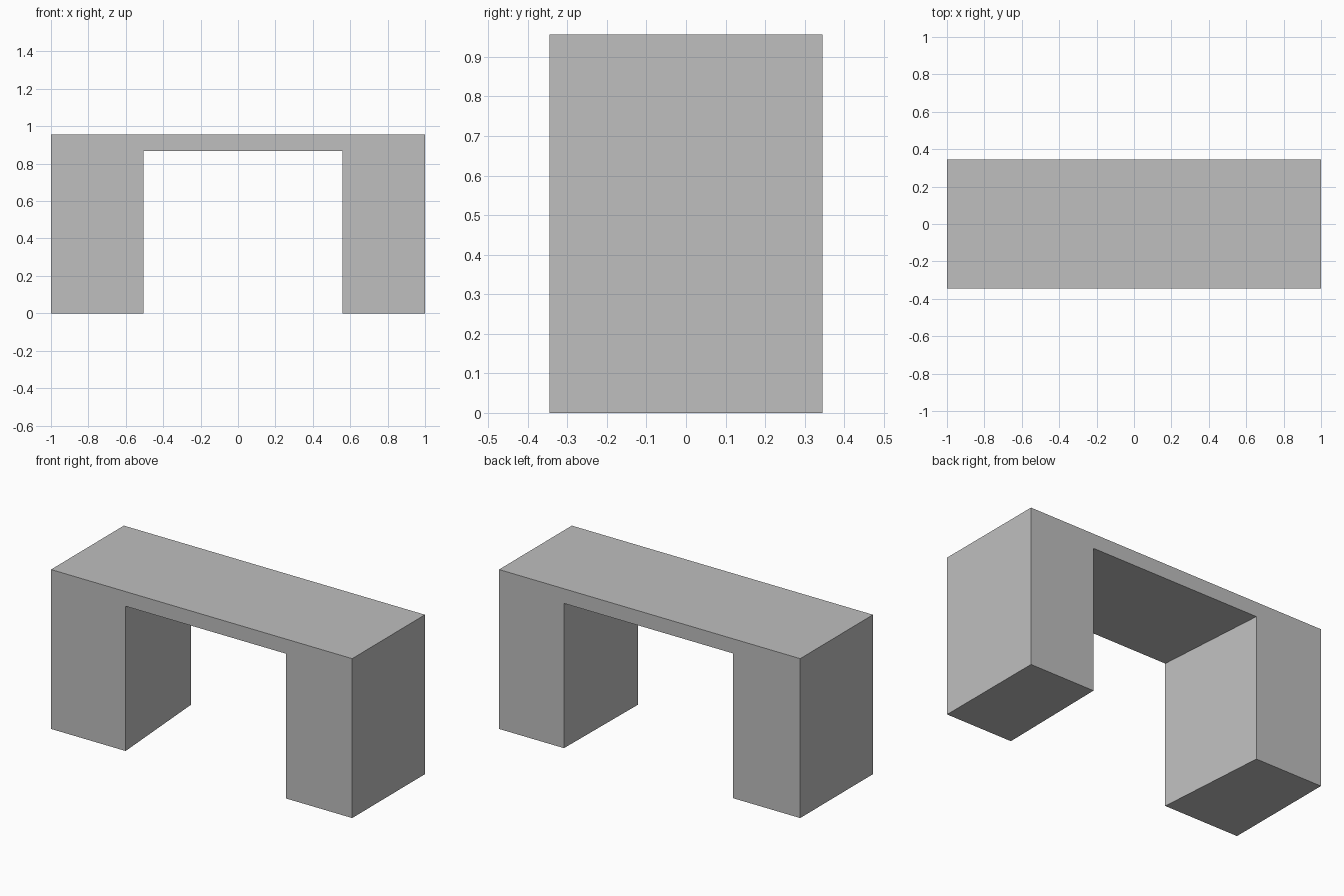
import bpy
import bmesh

if "Cube" in bpy.data.objects:
    bpy.data.objects.remove(bpy.data.objects["Cube"], do_unlink=True)

HALF_DEPTH = 0.345
TOP = 0.957
SOFFIT = 0.869


def make_material(name, colour):
    mat = bpy.data.materials.new(name)
    mat.use_nodes = True
    mat.diffuse_color = colour
    mat.node_tree.nodes["Principled BSDF"].inputs["Base Color"].default_value = colour
    return mat


def arch_profile(inner_right, inner_left):
    """Outline of the slab and its two legs, seen from the front."""
    return [(-1, 0), (inner_right, 0), (inner_right, SOFFIT), (inner_left, SOFFIT),
            (inner_left, 0), (1, 0), (1, TOP), (-1, TOP)]


# Bench body: front and back outlines joined, the opening slightly wider at the back
bm = bmesh.new()
front = [bm.verts.new((x, -HALF_DEPTH, z)) for x, z in arch_profile(-0.505, 0.56)]
back = [bm.verts.new((x, HALF_DEPTH, z)) for x, z in arch_profile(-0.555, 0.569)]
bm.faces.new(front)
bm.faces.new(back[::-1])
for i in range(len(front)):
    j = (i + 1) % len(front)
    bm.faces.new((front[j], front[i], back[i], back[j]))
bmesh.ops.recalc_face_normals(bm, faces=bm.faces)

mesh = bpy.data.meshes.new("bench_body")
bm.to_mesh(mesh)
bm.free()
mesh.materials.append(make_material("plain grey", (0.52, 0.52, 0.52, 1)))
body = bpy.data.objects.new("bench_body", mesh)
bpy.context.collection.objects.link(body)
